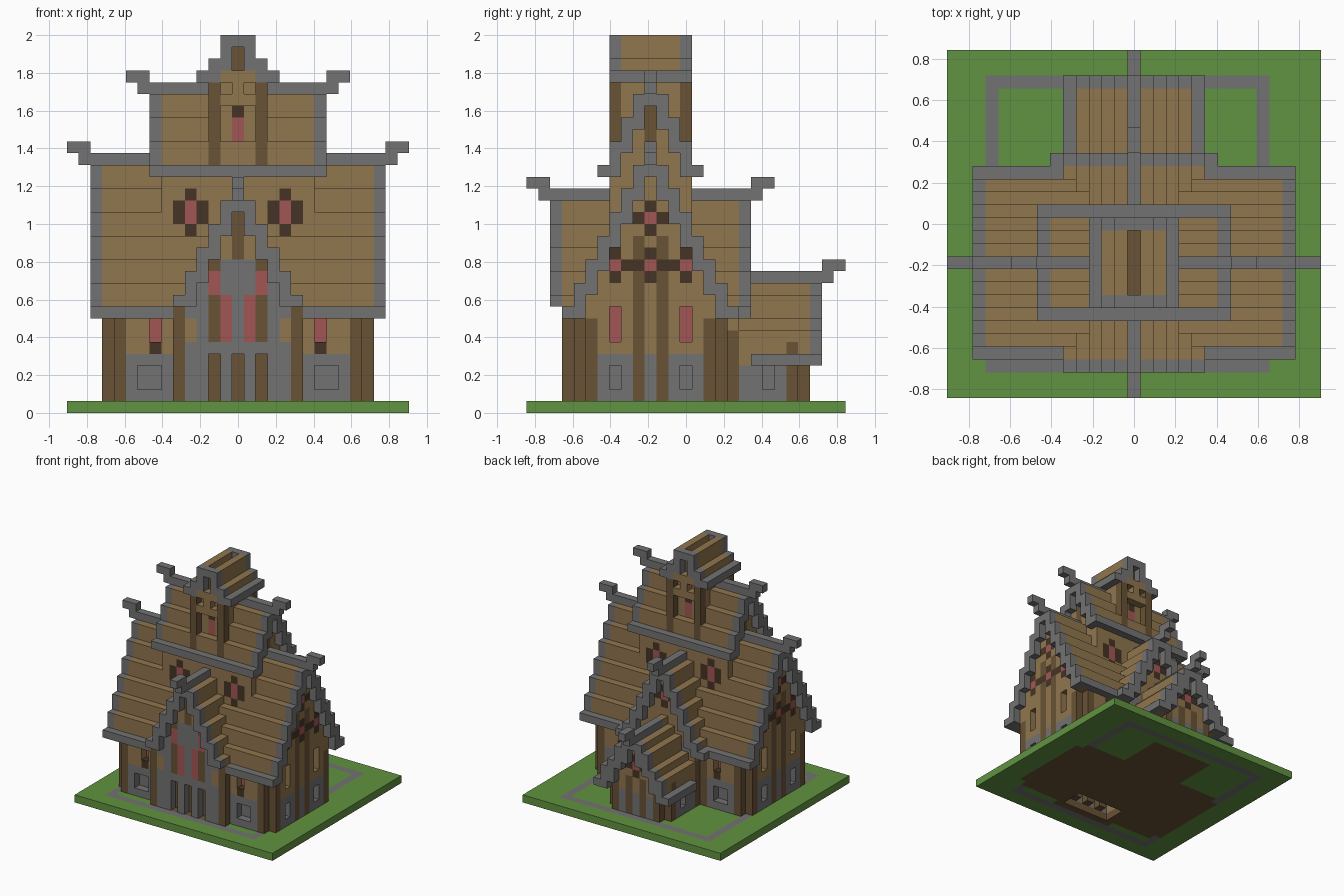
import bpy
import bmesh
from mathutils import Vector

cube = bpy.data.objects.get("Cube")
if cube:
    bpy.data.objects.remove(cube, do_unlink=True)

U = 1 / 16          # size of one block
PALETTE = {
    "grass": (0.12, 0.29, 0.052),
    "stone": (0.17, 0.17, 0.17),
    "plank": (0.28, 0.18, 0.077),
    "timber": (0.14, 0.085, 0.036),
    "dark frame": (0.06, 0.034, 0.018),
    "red glass": (0.36, 0.094, 0.09),
}
NAMES = list(PALETTE)
cells = {}          # block position -> (part, colour)


def span(v):
    return range(v[0], v[1] + 1) if isinstance(v, tuple) else (v,)


def fill(part, colour, xs, ys, zs):
    """Set a box of blocks; colour None clears it."""
    for x in span(xs):
        for y in span(ys):
            for z in span(zs):
                if colour:
                    cells[x, y, z] = (part, colour)
                else:
                    cells.pop((x, y, z), None)


def both(part, colour, xs, ys, zs):
    """Fill a box and its mirror image in x."""
    fill(part, colour, xs, ys, zs)
    a, b = xs if isinstance(xs, tuple) else (xs, xs)
    fill(part, colour, (-b, -a), ys, zs)


def niche(part, colour, xs, ys, zs, inward):
    """Open a recess one block deep with a coloured back."""
    for x in span(xs):
        for y in span(ys):
            for z in span(zs):
                cells.pop((x, y, z), None)
                cells[x + inward[0], y + inward[1], z] = (part, colour)


def cross_window(part, x, y, z, along, tall=1):
    """Glass block with a frame on four sides, lying along x or y."""
    dx, dy = (1, 0) if along == "x" else (0, 1)
    zs = (z, z + tall - 1)
    fill(part, "dark frame", (x - dx, x + dx), (y - dy, y + dy), zs)
    fill(part, "dark frame", x, y, (z - 1, z + tall))
    fill(part, "red glass", x, y, zs)


def across(along, a, d, centre):
    """Ranges for a strip running along an axis, d blocks off the ridge."""
    return (a, centre + d) if along == "x" else (centre + d, a)


def infill(part, along, ends, centre, tops, floor):
    """Solid body below a stepped roof."""
    for d in range(1 - len(tops), len(tops)):
        xs, ys = across(along, ends, d, centre)
        fill(part, "plank", xs, ys, (floor, tops[abs(d)] - 1))


def roof(part, along, ends, centre, tops, floor, trims, stone_eave=True):
    """Stepped roof shell with stone ridge, eaves and gable edges."""
    last = len(tops) - 1
    for d in range(-last, last + 1):
        k = abs(d)
        zs = (max(tops[k] - (3 if k else 2), floor), tops[k] - 1)
        stone = k == 0 or (k == last and stone_eave)
        xs, ys = across(along, ends, d, centre)
        fill(part, "stone" if stone else "plank", xs, ys, zs)
        for t in trims:
            xs, ys = across(along, t, d, centre)
            fill(part, "stone", xs, ys, zs)


def horn(part, along, end, sign, centre, top):
    """Ridge finial that steps out and up past the gable."""
    tip = tuple(sorted((end + sign, end + 2 * sign)))
    fill(part, "stone", *across(along, end + sign, 0, centre), top - 1)
    fill(part, "stone", *across(along, tip, 0, centre), top)


MAIN = [22] + list(range(21, 8, -2))
CROSS = [19] + list(range(18, 9, -2))
UPPER = [28] + list(range(27, 20, -2))
WING = [12, 11, 10, 8, 7, 5]
MID = -3            # ridge line of the main and upper roofs

# Ground slab, path and house floor
fill("ground", "grass", (-14, 14), (-13, 13), 0)
fill("path", "stone", (-11, 10), (-11, 11), 0)
fill("ground", "grass", (-10, 9), (-10, 10), 0)
fill("floor", "timber", (-11, 11), (-8, 2), 0)
fill("floor", "timber", (-10, 10), (-9, 3), 0)
fill("floor", "timber", (-4, 4), (-10, 9), 0)

# Solid bodies under the roofs
fill("main_walls", "plank", (-10, 10), (-9, 3), (1, 8))
fill("main_walls", "plank", (-11, 11), (-8, 2), (1, 8))
fill("porch_walls", "plank", (-4, 4), (-10, 4), (1, 9))
infill("main_walls", "x", (-11, 11), MID, MAIN, 8)
infill("porch_walls", "y", (-10, 4), 0, CROSS[:5], 8)
fill("upper_walls", "plank", (-6, 6), (-6, 0), (15, 20))
infill("upper_walls", "x", (-6, 6), MID, UPPER[:4], 20)
fill("wing_walls", "plank", (-4, 4), (4, 9), (1, 6))
fill("wing_walls", "plank", (-3, 3), 10, (1, 7))
infill("wing_walls", "y", (4, 10), 0, WING[:5], 4)

# Roofs with their finials
roof("main_roof", "x", (-12, 12), MID, MAIN, 8, (-12, 12))
roof("cross_roof", "y", (-11, 5), 0, CROSS, 9, (-11, 5), False)
both("cross_roof", "stone", (5, 6), 5, 8)
roof("wing_roof", "y", (6, 11), 0, WING, 4, (11,))
fill("upper_walls", "plank", (-6, 6), (-6, 0), (15, 20))
roof("upper_roof", "x", (-7, 7), MID, UPPER, 20, (-7, 7))
for s in (-1, 1):
    horn("main_roof", "x", 12 * s, s, MID, 22)
    horn("upper_roof", "x", 7 * s, s, MID, 28)
horn("cross_roof", "y", -11, -1, 0, 19)
horn("cross_roof", "y", 5, 1, 0, 19)
horn("wing_roof", "y", 11, 1, 0, 12)

# Long walls: stone base, timber posts and windows, front and back
for y, inn in ((-9, 1), (3, -1)):
    both("main_base", "stone", (6, 9), y, (1, 4))
    both("main_posts", "timber", 10, y, (1, 7))
    both("main_posts", "timber", 5, y, (1, 7))
    for s in (-1, 1):
        fill("main_windows", "dark frame", 7 * s, y, 5)
        niche("main_windows", "red glass", 7 * s, y, (6, 7), (0, inn))
        xs = (7, 8) if s > 0 else (-8, -7)
        niche("main_base", "stone", xs, y, (2, 3), (0, inn))

# Gable walls on both sides
for s in (-1, 1):
    x = 11 * s
    fill("side_base", "stone", x, (-8, 2), (1, 4))
    for y in (-8, -4, -2, 2):
        fill("side_posts", "timber", x, y, (1, 7 if y in (-8, 2) else 14))
    for y in (-6, 0):
        niche("side_base", "stone", x, y, (2, 3), (-s, 0))
        niche("side_windows", "red glass", x, y, (6, 8), (-s, 0))
    for y, z in ((-6, 12), (-3, 12), (0, 12), (-3, 16)):
        cross_window("side_windows", x, y, z, "y")
    fill("upper_posts", "timber", 6 * s, MID, (22, 25))

# Porch front: stone plinth with slots, stone tracery and glass
fill("porch_base", "stone", (-4, 4), -10, (1, 5))
both("porch_posts", "timber", 5, -10, (1, 8))
both("porch_tracery", "stone", 3, -10, (6, 10))
both("porch_posts", "timber", 2, -10, (6, 12))
both("porch_glass", "red glass", 2, -10, (10, 11))
both("porch_glass", "red glass", 1, -10, (6, 9))
both("porch_tracery", "stone", 1, -10, (10, 12))
fill("porch_tracery", "stone", 0, -10, (6, 12))
fill("porch_posts", "timber", 0, -10, (13, 16))
fill("porch_walls", None, (-3, 3), (-9, -7), (0, 5))
for x in (-2, 0, 2):
    niche("porch_slots", "timber", x, -10, (1, 4), (0, 1))

# Back gable window above the wing
cross_window("back_window", 0, 4, 14, "x")

# Wing: base, posts and end window
both("wing_base", "stone", 4, (5, 8), (1, 3))
fill("wing_base", "stone", (-3, 3), 10, (1, 3))
both("wing_posts", "timber", 4, 4, (1, 6))
both("wing_posts", "timber", 4, 9, (1, 5))
both("wing_posts", "timber", 3, 10, (1, 5))
both("wing_posts", "timber", 1, 10, (1, 5))
for s in (-1, 1):
    niche("wing_base", "stone", 4 * s, 7, (2, 3), (-s, 0))
cross_window("wing_window", 0, 10, 7, "x")

# Windows under the upper eaves
for y in (-6, 0):
    for x in (-4, 4):
        cross_window("upper_windows", x, y, 16, "x", 2)

# Tower: walls, corner posts, windows and stepped cap
fill("tower_walls", "plank", (-2, 2), (-5, -1), (20, 29))
for y, inn in ((-6, 1), (0, -1)):
    both("tower_posts", "timber", 2, y, (20, 27))
    wall = y + inn
    fill("tower_windows", "red glass", 0, wall, (22, 24))
    fill("tower_windows", "dark frame", 0, wall, 25)
    fill("tower_walls", "plank", (-1, 1), y, (26, 28))
    for x in (-1, 1):
        niche("tower_walls", "plank", x, y, 27, (0, inn))
both("tower_roof", "stone", 3, (-6, 0), 28)
both("tower_roof", "plank", 2, (-5, -1), (28, 29))
both("tower_roof", "plank", 1, (-5, -1), (29, 31))
fill("tower_roof", "timber", 0, (-5, -1), (29, 30))
for y in (-6, 0):
    both("tower_roof", "stone", 2, y, (28, 29))
    both("tower_roof", "stone", 1, y, (29, 31))
    fill("tower_roof", "stone", 0, y, 31)

# Materials
materials = []
for name, rgb in PALETTE.items():
    mat = bpy.data.materials.new(name)
    mat.use_nodes = True
    mat.diffuse_color = (*rgb, 1)
    shader = mat.node_tree.nodes["Principled BSDF"]
    shader.inputs["Base Color"].default_value = (*rgb, 1)
    shader.inputs["Roughness"].default_value = 0.9
    materials.append(mat)

# One mesh per part, made of the exposed block faces
parts = {}
for pos, (part, colour) in cells.items():
    parts.setdefault(part, []).append((pos, NAMES.index(colour)))
AXES = [Vector((1, 0, 0)), Vector((0, 1, 0)), Vector((0, 0, 1))]
for part, blocks in parts.items():
    bm = bmesh.new()
    for pos, slot in blocks:
        centre = Vector(pos) + AXES[2] / 2
        for i, axis in enumerate(AXES):
            for sign in (-1, 1):
                n = axis * sign
                if tuple(int(p + q) for p, q in zip(pos, n)) in cells:
                    continue
                u = AXES[(i + 1) % 3]
                v = n.cross(u)
                ring = (u + v, v - u, -u - v, u - v)
                face = bm.faces.new([bm.verts.new((centre + (n + c) / 2) * U) for c in ring])
                face.material_index = slot
    bmesh.ops.remove_doubles(bm, verts=bm.verts[:], dist=U / 100)
    mesh = bpy.data.meshes.new(part)
    bm.to_mesh(mesh)
    bm.free()
    for mat in materials:
        mesh.materials.append(mat)
    bpy.context.collection.objects.link(bpy.data.objects.new(part, mesh))
